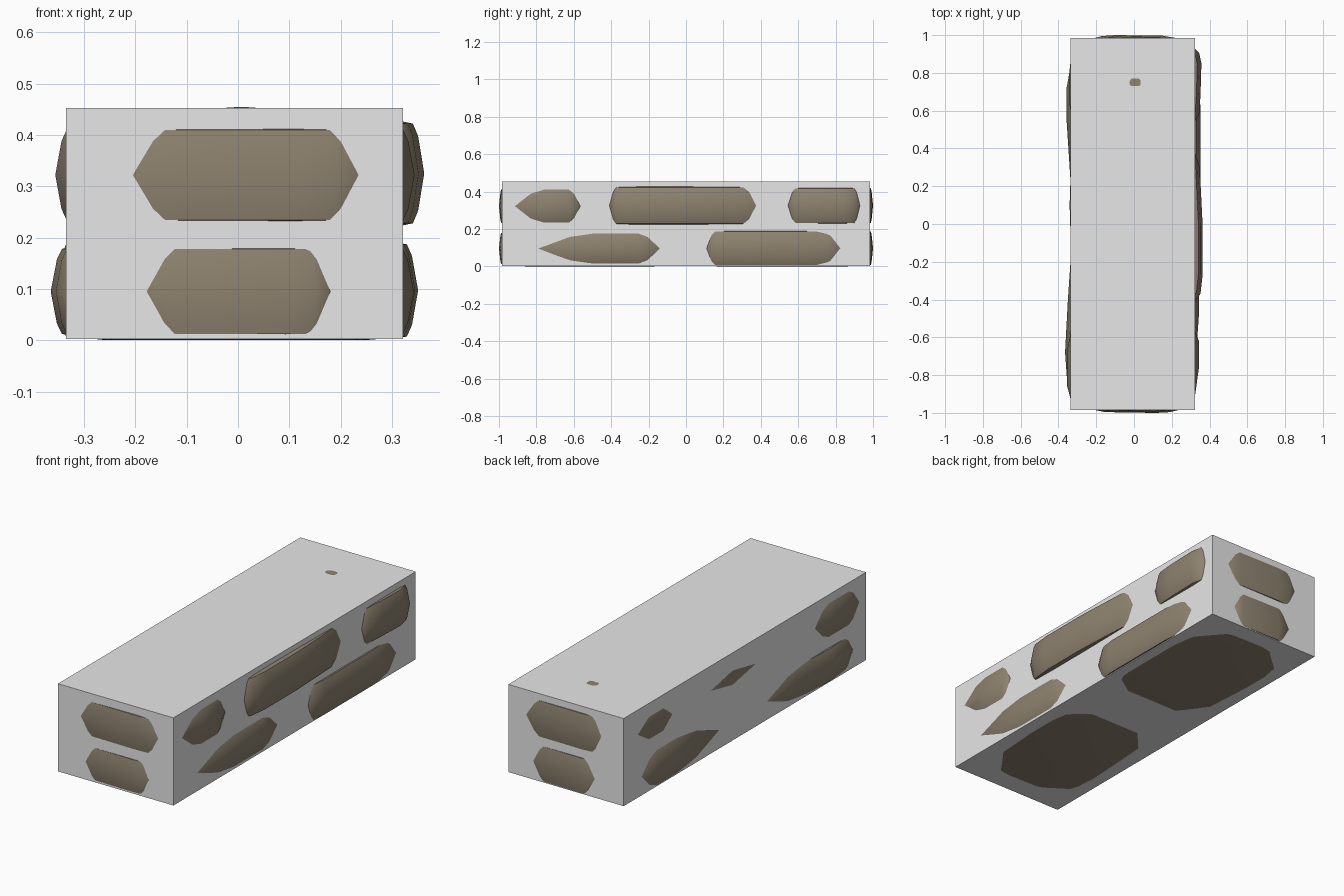
import bpy, bmesh
from mathutils import Vector

if "Cube" in bpy.data.objects:
    bpy.data.objects.remove(bpy.data.objects["Cube"])


def material(name, rgb):
    m = bpy.data.materials.new(name)
    m.diffuse_color = (*rgb, 1)
    m.use_nodes = True
    m.node_tree.nodes["Principled BSDF"].inputs["Base Color"].default_value = m.diffuse_color
    return m


MORTAR = material("pale_mortar", (0.8, 0.8, 0.8))
STONE = material("brown_stone", (0.27, 0.225, 0.16))


def finish(bm, name, mat):
    bmesh.ops.recalc_face_normals(bm, faces=bm.faces)
    me = bpy.data.meshes.new(name)
    bm.to_mesh(me)
    bm.free()
    me.materials.append(mat)
    ob = bpy.data.objects.new(name, me)
    bpy.context.collection.objects.link(ob)
    return ob


# mortar block
bm = bmesh.new()
bmesh.ops.create_cube(bm, size=1)
for v in bm.verts:
    v.co = Vector((v.co.x * 0.657 - 0.0065, v.co.y * 1.97, 0.002 + (v.co.z + 0.5) * 0.451))
finish(bm, "mortar_block", MORTAR)


def stone(name, plan, zc, ring, low, high, tip=None):
    """Stack of inset copies of a plan outline, bulging at mid height."""
    xs, ys = zip(*plan)
    cx, cy = (min(xs) + max(xs)) / 2, (min(ys) + max(ys)) / 2
    hx, hy = (max(xs) - min(xs)) / 2, (max(ys) - min(ys)) / 2
    # (height, inset x, inset y)
    wide = 0.3 * hx, 0.3 * hy
    levels = [(low, *wide), (zc - ring, 0.022, 0.011), (zc - ring * 0.75, 0.012, 0.007),
              (zc, 0, 0),
              (zc + ring * 0.75, 0.012, 0.007), (zc + ring, 0.022, 0.011), (high, *wide)]
    bm = bmesh.new()
    rings = []
    for z, ix, iy in levels:
        rings.append([bm.verts.new((cx + (x - cx) * (1 - ix / hx),
                                    cy + (y - cy) * (1 - iy / hy), z)) for x, y in plan])
    n = len(plan)
    for a, b in zip(rings, rings[1:]):
        for i in range(n):
            j = (i + 1) % n
            bm.faces.new((a[i], a[j], b[j], b[i]))
    bm.faces.new(rings[0][::-1])
    peak = bm.verts.new((cx, cy, tip or high))
    for i in range(n):
        bm.faces.new((rings[-1][i], rings[-1][(i + 1) % n], peak))
    ob = finish(bm, name, STONE)
    bpy.context.view_layer.objects.active = ob
    ob.select_set(True)
    bpy.ops.object.shade_smooth_by_angle(angle=0.7)
    ob.select_set(False)


# lower course: two long stones
stone("lower_front_stone", [
    (-.178, -.985), (-.13, -.996), (.1, -1), (.15, -.995), (.18, -.985), (.322, -.79),
    (.343, -.49), (.343, -.25), (.322, -.14), (.2, -.03), (-.2, -.03), (-.335, -.18),
    (-.35, -.4), (-.365, -.68), (-.355, -.82), (-.335, -.88)], 0.095, 0.083, 0, 0.195)
stone("lower_back_stone", [
    (.322, .11), (.345, .15), (.351, .22), (.351, .63), (.337, .76), (.322, .825),
    (.18, .985), (.13, .996), (-.1, 1), (-.17, .985), (-.335, .84), (-.357, .72),
    (-.357, .55), (-.335, .21), (-.2, .03), (.2, .03)], 0.097, 0.09, 0, 0.2)

# upper course: three stones
stone("upper_front_stone", [
    (-.205, -.985), (-.15, -.996), (0, -.998), (.12, -1), (.19, -.996), (.235, -.985),
    (.322, -.915), (.344, -.76), (.344, -.62), (.322, -.565), (.2, -.5), (-.2, -.5),
    (-.335, -.57), (-.356, -.68), (-.356, -.85), (-.335, -.93)], 0.322, 0.088, 0.21, 0.435)
stone("upper_middle_stone", [
    (.322, -.41), (.352, -.37), (.363, -.27), (.363, 0), (.348, .3), (.322, .375),
    (.2, .43), (-.2, .43), (-.335, .28), (-.341, .1), (-.335, -.09), (-.31, -.3),
    (-.2, -.45), (.2, -.45)], 0.325, 0.097, 0.21, 0.44)
stone("upper_back_stone", [
    (.322, .545), (.345, .58), (.352, .68), (.357, .85), (.345, .905), (.322, .93),
    (.22, .985), (.15, .997), (-.1, 1), (-.17, .995), (-.207, .985), (-.335, .87),
    (-.345, .78), (-.345, .66), (-.335, .59), (-.2, .5), (.2, .5)],
    0.325, 0.092, 0.21, 0.438, 0.455)
